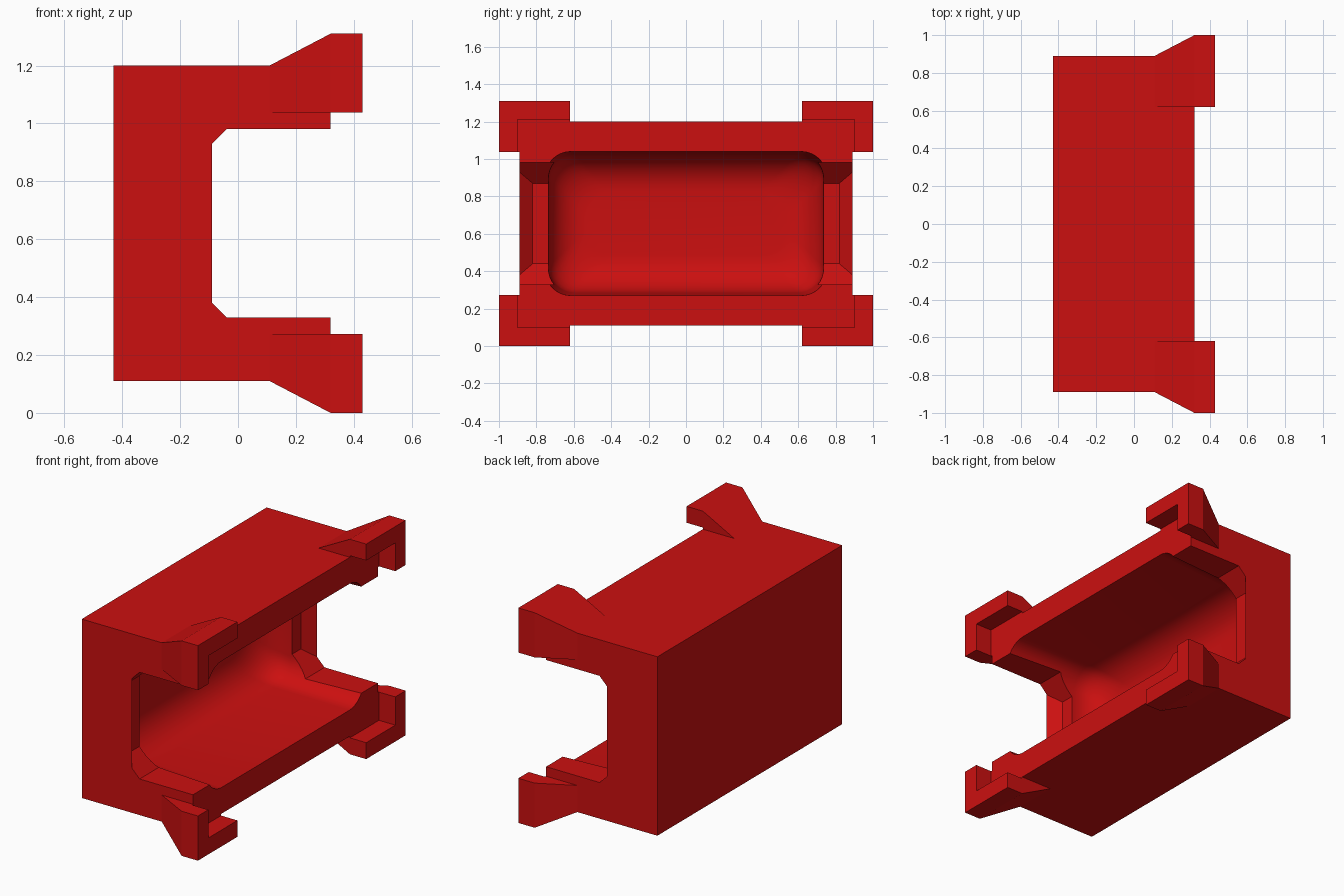
import bpy, bmesh, math

if "Cube" in bpy.data.objects:
    bpy.data.objects.remove(bpy.data.objects["Cube"])

MID = 0.655  # height of the horizontal symmetry plane

red = bpy.data.materials.new("red plastic")
red.diffuse_color = (0.60, 0.005, 0.005, 1)
red.use_nodes = True
red.node_tree.nodes["Principled BSDF"].inputs["Base Color"].default_value = red.diffuse_color


def loft(name, rings, helper=True):
    """Closed solid through a list of equal-length point rings."""
    bm = bmesh.new()
    vs = [[bm.verts.new(p) for p in ring] for ring in rings]
    n = len(vs[0])
    for a, b in zip(vs, vs[1:]):
        for i in range(n):
            j = (i + 1) % n
            bm.faces.new((a[i], a[j], b[j], b[i]))
    bm.faces.new(vs[0])
    bm.faces.new(vs[-1])
    bmesh.ops.recalc_face_normals(bm, faces=bm.faces)
    me = bpy.data.meshes.new(name)
    bm.to_mesh(me)
    bm.free()
    me.materials.append(red)
    ob = bpy.data.objects.new(name, me)
    bpy.context.collection.objects.link(ob)
    ob.hide_render = helper
    return ob


def rect(x, y0, y1, z0, z1):
    return [(x, y0, z0), (x, y1, z0), (x, y1, z1), (x, y0, z1)]


def rounded(x, hy, hz, r, seg=8):
    pts = []
    for k, (sy, sz) in enumerate([(1, 1), (-1, 1), (-1, -1), (1, -1)]):
        for i in range(seg + 1):
            a = math.radians(90 * (k + i / seg))
            pts.append((x, sy * (hy - r) + r * math.cos(a),
                        MID + sz * (hz - r) + r * math.sin(a)))
    return pts


def combine(ob, other, op):
    """Apply a boolean and remove the tool object."""
    m = ob.modifiers.new(op, 'BOOLEAN')
    m.operation, m.object, m.solver = op, other, 'EXACT'
    bpy.context.view_layer.objects.active = ob
    bpy.ops.object.modifier_apply(modifier=m.name)
    bpy.data.objects.remove(other)


# Main block, overlong at the open side and trimmed later
housing = loft("housing", [rect(x, -0.89, 0.89, 0.11, 1.20) for x in (-0.43, 0.38)], False)

# Four flared corner clips
for sy in (-1, 1):
    for sz in (-1, 1):
        rings = []
        for x, y, z in ((0.09, 0.88, 0.535), (0.32, 1.0, 0.655), (0.43, 1.0, 0.655)):
            rings.append(rect(x, sy * 0.62, sy * y, MID + sz * 0.383, MID + sz * z))
        combine(housing, loft("corner_clip", rings), 'UNION')

# Flat front trim that leaves L-shaped lips on the clips
combine(housing, loft("lip_cutter", [rect(x, -0.9, 0.9, 0.10, 1.21) for x in (0.32, 0.6)]), 'DIFFERENCE')


# Chamfered opening through both ends, deeper on the inside
def notch(y, x):
    half = 0.325
    low = half - (-0.04 - x)
    return [(0.7, y, MID - half), (-0.04, y, MID - half), (x, y, MID - low),
            (x, y, MID + low), (-0.04, y, MID + half), (0.7, y, MID + half)]


combine(housing, loft("end_opening_cutter", [notch(-0.90, -0.082), notch(-0.82, -0.15),
                                             notch(0.82, -0.15), notch(0.90, -0.082)]), 'DIFFERENCE')

# Rounded, slightly tapered cavity with a generous fillet at its floor
rings = [rounded(0.5, 0.755, 0.385, 0.14), rounded(0.32, 0.755, 0.385, 0.14)]
for i in range(9):
    a = math.radians(90 * i / 8)
    d = 0.2 * (1 - math.cos(a))
    rings.append(rounded(-0.16 - 0.2 * math.sin(a), 0.735 - d, 0.37 - d, 0.14))
combine(housing, loft("cavity_cutter", rings), 'DIFFERENCE')

# Smooth cavity, crisp edges elsewhere
bpy.ops.object.select_all(action='DESELECT')
housing.select_set(True)
bpy.context.view_layer.objects.active = housing
bpy.ops.object.shade_smooth_by_angle(angle=math.radians(25))
